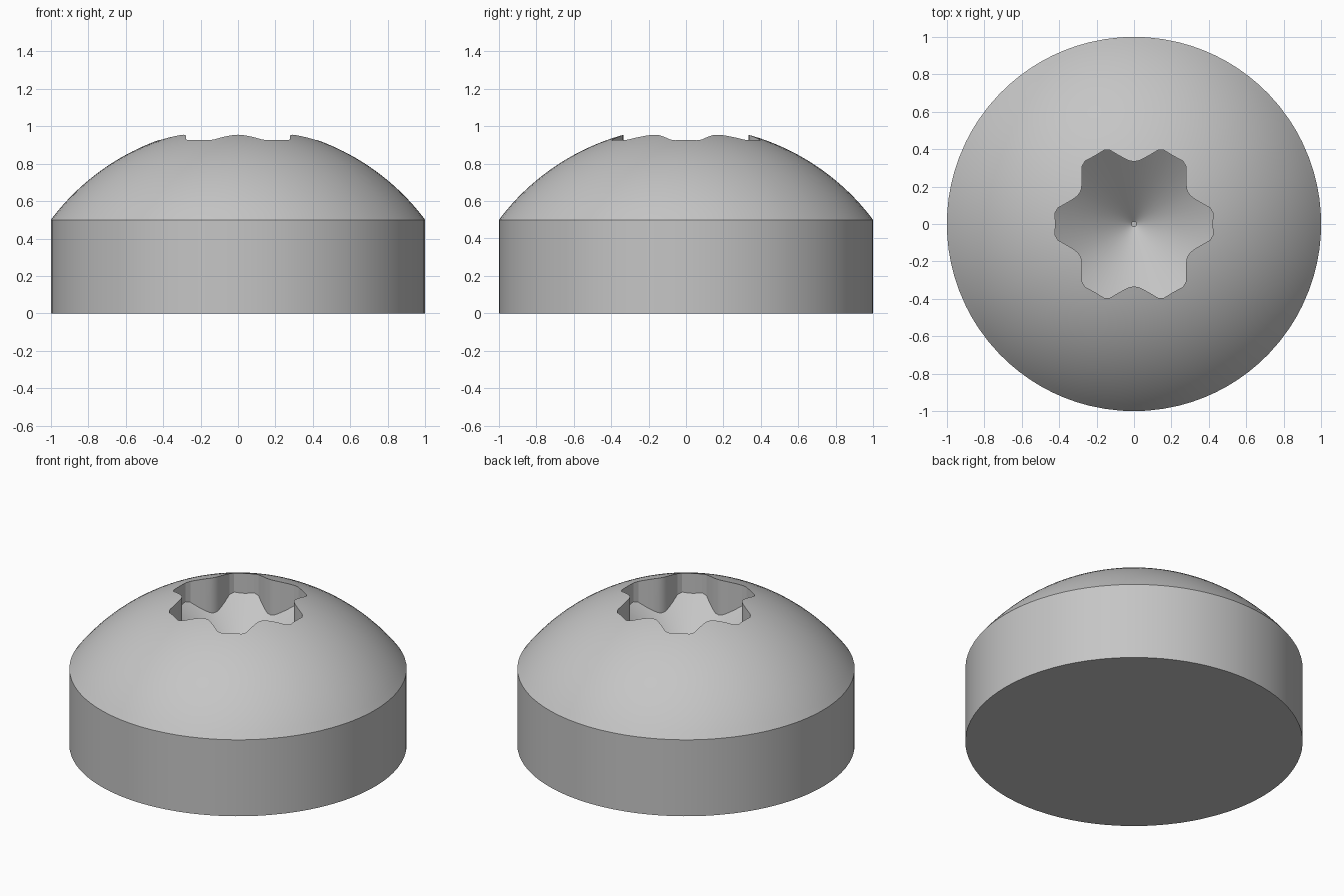
import bpy, bmesh
from math import radians, cos, sin, sqrt

cube = bpy.data.objects.get("Cube")
if cube:
    bpy.data.objects.remove(cube, do_unlink=True)

RIM_Z = 0.5          # top of the straight side
SPHERE_R = 1.25      # dome radius, centred below the base
SPHERE_Z = -0.25
FLOOR_Z = 0.44       # drill point of the socket
FLOOR_SLOPE = 0.85
DOME_RINGS = 20

# Half of one socket lobe: angle from the lobe centre and radius
half = [(0, .42), (4, .422), (8, .426), (12, .415), (16, .385),
        (21, .357), (26, .338), (30, .334)]
lobe = half + [(60 - a, r) for a, r in half[-2:0:-1]]
star = [(radians(60 * k + a), r) for k in range(6) for a, r in lobe]


def dome_z(r):
    return SPHERE_Z + sqrt(SPHERE_R ** 2 - r ** 2)


def floor_z(r):
    return FLOOR_Z + FLOOR_SLOPE * r


def ring(radius, height):
    """Ring of points; radius maps the star radius, height maps the result."""
    points = []
    for a, s in star:
        r = radius(s)
        points.append((r * cos(a), r * sin(a), height(r)))
    return points


# Straight side
rings = [ring(lambda s: 1, lambda r: 0), ring(lambda s: 1, lambda r: RIM_Z)]
# Dome, blending from the round rim to the lobed socket opening
for i in range(1, DOME_RINGS + 1):
    t = i / DOME_RINGS
    rings.append(ring(lambda s: 1 + (s - 1) * t, dome_z))
# Upright socket wall, then the conical floor
for f in (1, 0.5, 0.04):
    rings.append(ring(lambda s: s if f == 1 else 0.36 * f, floor_z))

bm = bmesh.new()
loops = [[bm.verts.new(p) for p in pts] for pts in rings]
n = len(star)
for low, high in zip(loops, loops[1:]):
    for i in range(n):
        j = (i + 1) % n
        bm.faces.new((low[i], low[j], high[j], high[i]))
bm.faces.new(loops[0][::-1])
bm.faces.new(loops[-1])
bmesh.ops.recalc_face_normals(bm, faces=bm.faces)

mesh = bpy.data.meshes.new("screw_head")
bm.to_mesh(mesh)
bm.free()
head = bpy.data.objects.new("screw_head", mesh)
bpy.context.collection.objects.link(head)

# Plain metal grey
grey = bpy.data.materials.new("metal_grey")
grey.use_nodes = True
colour = (0.56, 0.56, 0.56, 1)
grey.diffuse_color = colour
grey.node_tree.nodes["Principled BSDF"].inputs["Base Color"].default_value = colour
mesh.materials.append(grey)

bpy.ops.object.select_all(action='DESELECT')
head.select_set(True)
bpy.context.view_layer.objects.active = head
bpy.ops.object.shade_smooth_by_angle(angle=radians(30))
